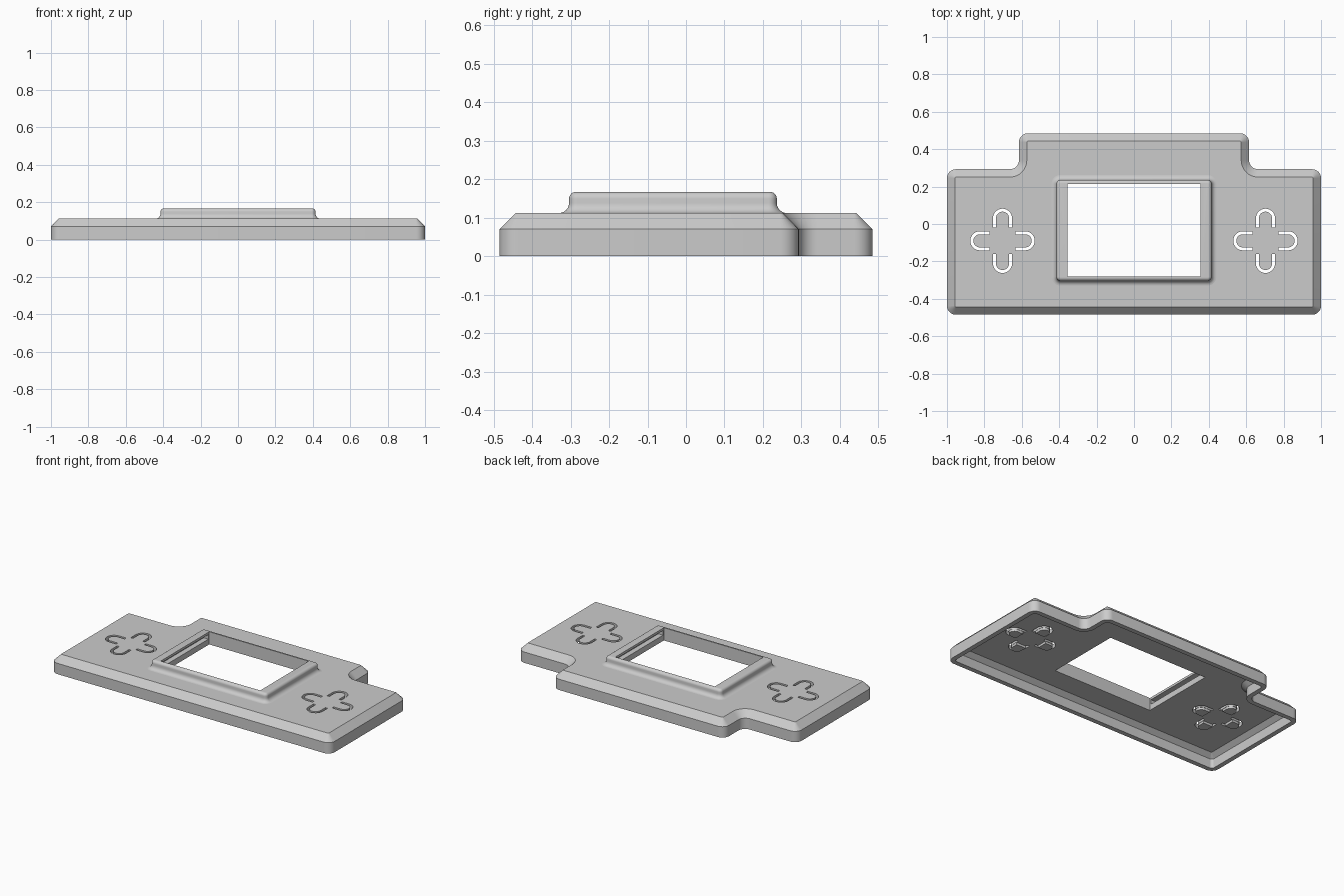
import bpy, bmesh, math

if "Cube" in bpy.data.objects:
    bpy.data.objects.remove(bpy.data.objects["Cube"])

grey = bpy.data.materials.new("shell grey")
grey.use_nodes = True
COLOUR = (0.6, 0.6, 0.6, 1)
grey.diffuse_color = COLOUR
grey.node_tree.nodes["Principled BSDF"].inputs["Base Color"].default_value = COLOUR


def rounded(corners, radius, inset, steps=8):
    """Rounded right-angled outline (counter-clockwise), moved inwards by inset."""
    points = []
    n = len(corners)
    for i, (x, y) in enumerate(corners):
        px, py = corners[i - 1]
        qx, qy = corners[(i + 1) % n]
        ax, ay = x - px, y - py
        bx, by = qx - x, qy - y
        la, lb = math.hypot(ax, ay), math.hypot(bx, by)
        ax, ay, bx, by = ax / la, ay / la, bx / lb, by / lb
        turn = 1 if ax * by - ay * bx > 0 else -1
        r = max(radius - turn * inset, 0.003)
        # both edge normals point into the outline
        x += inset * (-ay - by)
        y += inset * (ax + bx)
        cx, cy = x - r * ax + r * bx, y - r * ay + r * by
        for s in range(steps + 1):
            t = s / steps * math.pi / 2
            points.append((cx + r * (ax * math.sin(t) - bx * math.cos(t)),
                           cy + r * (ay * math.sin(t) - by * math.cos(t))))
    return points


def make_object(name, bm):
    bmesh.ops.recalc_face_normals(bm, faces=bm.faces)
    mesh = bpy.data.meshes.new(name)
    bm.to_mesh(mesh)
    bm.free()
    mesh.materials.append(grey)
    obj = bpy.data.objects.new(name, mesh)
    bpy.context.collection.objects.link(obj)
    return obj


def loft(bm, rings):
    """Skin a stack of (outline, height) rings and close both ends."""
    loops = [[bm.verts.new((x, y, z)) for x, y in outline] for outline, z in rings]
    for a, b in zip(loops, loops[1:]):
        for i in range(len(a)):
            j = (i + 1) % len(a)
            bm.faces.new((a[i], a[j], b[j], b[i]))
    bm.faces.new(loops[0])
    bm.faces.new(loops[-1])


def rectangle(hx, hy, cx=0, cy=0):
    return [(cx - hx, cy - hy), (cx + hx, cy - hy), (cx + hx, cy + hy), (cx - hx, cy + hy)]


def cut(obj, cutter):
    mod = obj.modifiers.new("cut", "BOOLEAN")
    mod.operation = "DIFFERENCE"
    mod.solver = "EXACT"
    mod.object = cutter
    bpy.context.view_layer.objects.active = obj
    bpy.ops.object.modifier_apply(modifier=mod.name)


def arc(cx, r, start, end, steps=14):
    return [(cx + r * math.cos(start + (end - start) * s / steps),
             r * math.sin(start + (end - start) * s / steps)) for s in range(steps + 1)]


def four_way(bm, outline, z0, z1):
    """Extrude an outline on the four arms of both button crosses."""
    for cx in (-0.703, 0.703):
        for k in range(4):
            c, s = ((1, 0), (0, 1), (-1, 0), (0, -1))[k]
            turned = [(cx + x * c - y * s, -0.09 + x * s + y * c) for x, y in outline]
            loft(bm, [(turned, z0), (turned, z1)])


# Hollow shell: underside, inner wall, bottom rim, outer wall, chamfer, top
half = [(1, -0.485), (1, 0.293), (0.615, 0.293), (0.615, 0.485)]
body = half + [(-x, y) for x, y in reversed(half)]
profile = [(0.06, 0.085), (0.03, 0.06), (0.03, 0), (0, 0), (0, 0.07), (0.042, 0.112)]
bm = bmesh.new()
loft(bm, [(rounded(body, 0.048, d), z) for d, z in profile])
shell = make_object("shell", bm)

# Raised screen frame with a flared foot and a rounded top edge
CY = -0.034
frame = rectangle(0.415, 0.27, 0, CY)
profile = [(-0.026, 0.1), (-0.026, 0.112)]
profile += [(-0.026 + 0.026 * math.sin(t), 0.138 - 0.026 * math.cos(t))
            for t in (math.pi / 12 * k for k in range(1, 7))]
profile += [(0.018 - 0.018 * math.cos(t), 0.149 + 0.018 * math.sin(t))
            for t in (math.pi / 12 * k for k in range(7))]
bm = bmesh.new()
loft(bm, [(rounded(frame, 0.022, d), z) for d, z in profile])
bezel = make_object("screen_bezel", bm)

# Window opening through the shell and frame
bm = bmesh.new()
window = rectangle(0.356, 0.248, 0, CY)
loft(bm, [(window, -0.1), (window, 0.3)])
window_cutter = make_object("window_cutter", bm)
# Grooves in the two short window sides
bm = bmesh.new()
groove = rectangle(0.39, 0.24, 0, CY)
loft(bm, [(groove, 0.122), (groove, 0.152)])
groove_cutter = make_object("groove_cutter", bm)
# U-shaped slots around the spring buttons
bm = bmesh.new()
q = math.pi / 2
slot = [(0.07, -0.051)] + arc(0.121, 0.051, -q, q) + [(0.07, 0.051), (0.07, 0.035)]
slot += arc(0.121, 0.035, q, -q) + [(0.07, -0.035)]
four_way(bm, slot, 0.05, 0.2)
slot_cutter = make_object("slot_cutter", bm)

cut(shell, window_cutter)
cut(shell, slot_cutter)
cut(bezel, window_cutter)
cut(bezel, groove_cutter)
for cutter in (window_cutter, groove_cutter, slot_cutter):
    bpy.data.objects.remove(cutter)

# Bosses under the spring buttons
bm = bmesh.new()
four_way(bm, [(0.085, -0.033)] + arc(0.121, 0.033, -q, q) + [(0.085, 0.033)], 0.07, 0.09)
bosses = make_object("button_bosses", bm)

# Smooth the rounded parts, keep edges sharp
for obj in (shell, bezel, bosses):
    bpy.ops.object.select_all(action="DESELECT")
    obj.select_set(True)
    bpy.context.view_layer.objects.active = obj
    bpy.ops.object.shade_smooth_by_angle(angle=math.radians(30))
